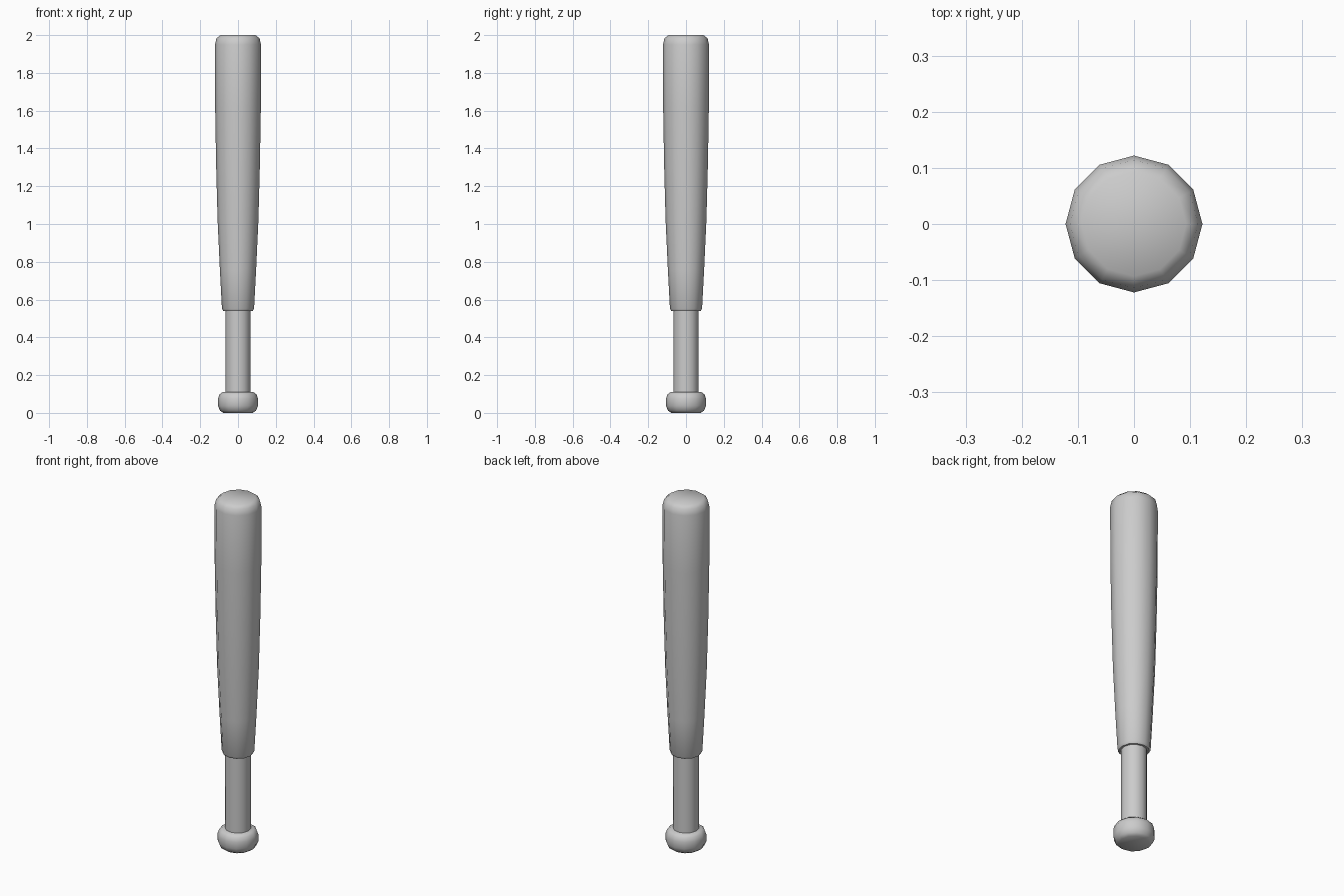
import bpy, bmesh, math

if "Cube" in bpy.data.objects:
    bpy.data.objects.remove(bpy.data.objects["Cube"])

SIDES = 12

grey = bpy.data.materials.new("plain grey")
grey.diffuse_color = (0.6, 0.6, 0.6, 1)
grey.use_nodes = True
grey.node_tree.nodes["Principled BSDF"].inputs["Base Color"].default_value = grey.diffuse_color


def lathe(name, profile, angle=40):
    """Closed turned part from (radius, height) rings, capped at both ends."""
    bm = bmesh.new()
    rings = [[bm.verts.new((r * math.cos(math.tau * i / SIDES),
                            r * math.sin(math.tau * i / SIDES), z))
              for i in range(SIDES)] for r, z in profile]
    for low, high in zip(rings, rings[1:]):
        for i in range(SIDES):
            j = (i + 1) % SIDES
            bm.faces.new((low[i], low[j], high[j], high[i]))
    bm.faces.new(rings[0][::-1])
    bm.faces.new(rings[-1])
    mesh = bpy.data.meshes.new(name)
    bm.to_mesh(mesh)
    bm.free()
    mesh.materials.append(grey)
    obj = bpy.data.objects.new(name, mesh)
    bpy.context.collection.objects.link(obj)
    bpy.ops.object.select_all(action='DESELECT')
    obj.select_set(True)
    bpy.context.view_layer.objects.active = obj
    bpy.ops.object.shade_smooth_by_angle(angle=math.radians(angle))
    return obj


# Rounded knob at the foot
lathe("knob", [(0.078, 0), (0.095, 0.012), (0.106, 0.037), (0.106, 0.075),
               (0.098, 0.098), (0.082, 0.11)])

# Straight grip
lathe("grip", [(0.067, 0.1), (0.067, 0.56)])

# Tapered barrel with a softened lower rim and rounded top
lathe("barrel", [(0.078, 0.54), (0.085, 0.552), (0.096, 0.76), (0.108, 1.02),
                 (0.116, 1.32), (0.121, 1.62), (0.122, 1.95),
                 (0.114, 1.983), (0.093, 2.0)])
